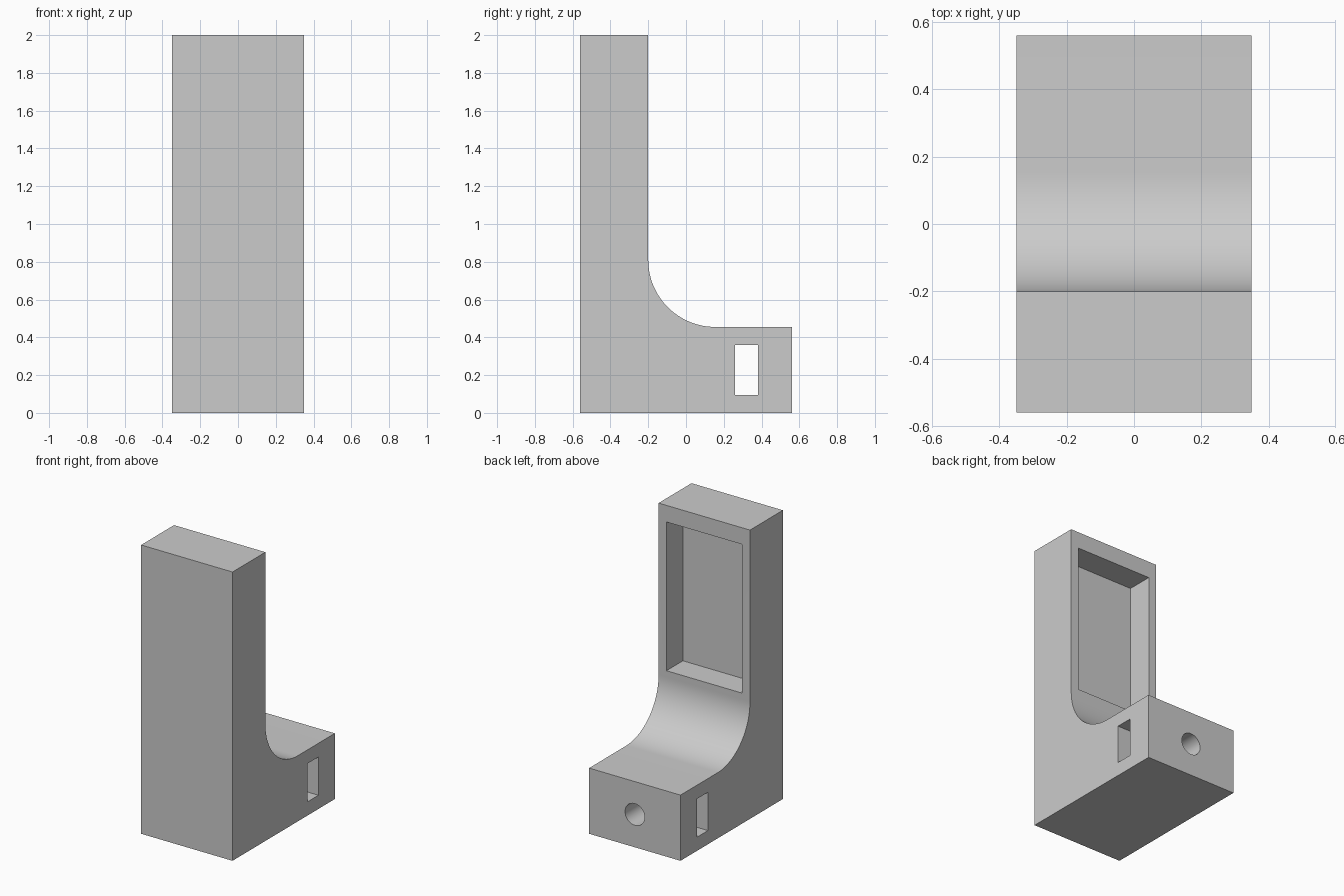
import bpy, math
from math import pi, cos, sin

default = bpy.data.objects.get("Cube")
if default:
    bpy.data.objects.remove(default, do_unlink=True)

WIDTH = 0.70
HALF = WIDTH / 2
FRONT, BACK = -0.56, 0.56
COLUMN_BACK = -0.20
FOOT_TOP = 0.455
RADIUS = 0.355
HEIGHT = 2.0

grey = bpy.data.materials.new("plain grey")
grey.use_nodes = True
colour = (0.6, 0.6, 0.6, 1)
grey.diffuse_color = colour
grey.node_tree.nodes["Principled BSDF"].inputs["Base Color"].default_value = colour


def extrude_profile(name, points):
    """Extrude a (y, z) side profile across the full width."""
    n = len(points)
    verts = [(x, y, z) for x in (-HALF, HALF) for y, z in points]
    faces = [tuple(reversed(range(n))), tuple(range(n, 2 * n))]
    faces += [(i, (i + 1) % n, (i + 1) % n + n, i + n) for i in range(n)]
    mesh = bpy.data.meshes.new(name)
    mesh.from_pydata(verts, [], faces)
    obj = bpy.data.objects.new(name, mesh)
    bpy.context.collection.objects.link(obj)
    mesh.materials.append(grey)
    return obj


def box_cutter(name, low, high):
    centre = [(a + b) / 2 for a, b in zip(low, high)]
    bpy.ops.mesh.primitive_cube_add(size=1, location=centre)
    obj = bpy.context.object
    obj.name = name
    obj.scale = [b - a for a, b in zip(low, high)]
    return obj


def cut(target, cutter):
    """Subtract the cutter, apply the cut and drop the cutter."""
    cutter.hide_render = True
    cutter.data.materials.append(grey)
    mod = target.modifiers.new(cutter.name, "BOOLEAN")
    mod.operation = "DIFFERENCE"
    mod.solver = "EXACT"
    mod.object = cutter
    bpy.ops.object.select_all(action="DESELECT")
    target.select_set(True)
    bpy.context.view_layer.objects.active = target
    bpy.ops.object.modifier_apply(modifier=mod.name)
    bpy.data.objects.remove(cutter, do_unlink=True)


# L-shaped body with a concave fillet between foot and column
arc_steps = 32
fillet = []
for i in range(arc_steps + 1):
    a = -pi / 2 - (pi / 2) * i / arc_steps
    fillet.append((COLUMN_BACK + RADIUS + RADIUS * cos(a),
                   FOOT_TOP + RADIUS + RADIUS * sin(a)))
profile = [(FRONT, 0), (BACK, 0), (BACK, FOOT_TOP)] + fillet
profile += [(COLUMN_BACK, HEIGHT), (FRONT, HEIGHT)]
body = extrude_profile("bracket_body", profile)

# Rectangular pocket in the back of the column
cut(body, box_cutter("column_pocket", (-0.29, -0.38, 0.855), (0.29, 0, 1.885)))

# Slot through the foot from side to side
cut(body, box_cutter("nut_slot", (-0.5, 0.26, 0.095), (0.5, 0.38, 0.36)))

# Round bolt hole from the back of the foot, running past the slot
hole_end, hole_start = 0.06, 0.7
bpy.ops.mesh.primitive_cylinder_add(
    vertices=48, radius=0.075, depth=hole_start - hole_end,
    location=(0, (hole_start + hole_end) / 2, 0.2275), rotation=(pi / 2, 0, 0))
bpy.context.object.name = "bolt_hole"
cut(body, bpy.context.object)

# Smooth curved surfaces, keep corners crisp
bpy.ops.object.shade_smooth_by_angle(angle=math.radians(30))
